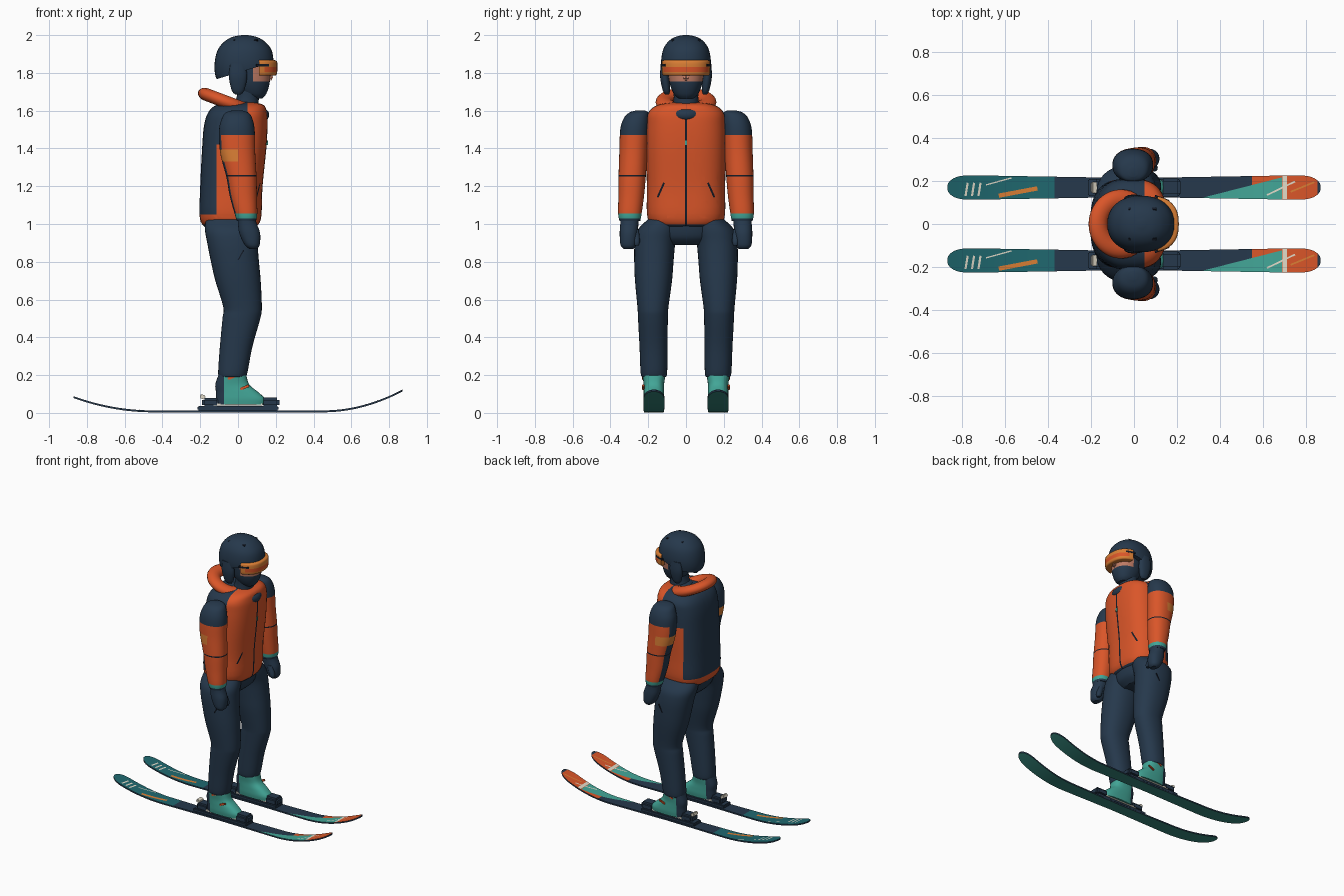
import bpy, bmesh, math
from mathutils import Vector

cube = bpy.data.objects.get("Cube")
if cube:
    bpy.data.objects.remove(cube)

COLOURS = {
    "navy": (0.019, 0.040, 0.072), "orange": (0.70, 0.092, 0.022), "amber": (0.70, 0.21, 0.035),
    "teal": (0.055, 0.38, 0.31), "deep_teal": (0.014, 0.14, 0.16), "base_green": (0.035, 0.24, 0.20),
    "cream": (0.75, 0.70, 0.58), "skin": (0.52, 0.20, 0.13), "dark_trim": (0.007, 0.011, 0.02),
}
MATS = {}
for key, rgb in COLOURS.items():
    m = bpy.data.materials.new(key)
    m.use_nodes = True
    m.diffuse_color = (*rgb, 1)
    m.node_tree.nodes["Principled BSDF"].inputs["Base Color"].default_value = (*rgb, 1)
    MATS[key] = m


def finish(name, bm, rule, cuts=(), angle=40):
    """Cut the mesh along colour edges, colour faces by rule and add the object."""
    for co, no in cuts:
        bmesh.ops.bisect_plane(bm, geom=bm.verts[:] + bm.edges[:] + bm.faces[:],
                               dist=1e-5, plane_co=co, plane_no=no)
    bm.normal_update()
    slots = []
    for f in bm.faces:
        key = rule if isinstance(rule, str) else rule(f.calc_center_median(), f.normal)
        if key not in slots:
            slots.append(key)
        f.material_index = slots.index(key)
    me = bpy.data.meshes.new(name)
    bm.to_mesh(me)
    bm.free()
    for key in slots:
        me.materials.append(MATS[key])
    ob = bpy.data.objects.new(name, me)
    bpy.context.collection.objects.link(ob)
    bpy.ops.object.select_all(action="DESELECT")
    ob.select_set(True)
    bpy.context.view_layer.objects.active = ob
    bpy.ops.object.shade_smooth_by_angle(angle=math.radians(angle))
    return ob


def skin_rings(bm, rings):
    """Join rings of points into a closed tube."""
    loops = [[bm.verts.new(p) for p in r] for r in rings]
    n = len(loops[0])
    for a, b in zip(loops, loops[1:]):
        for i in range(n):
            bm.faces.new((a[i], a[(i + 1) % n], b[(i + 1) % n], b[i]))
    bm.faces.new(loops[0][::-1])
    bm.faces.new(loops[-1])
    bmesh.ops.recalc_face_normals(bm, faces=bm.faces[:])


def loft(name, rings, rule, cuts=(), side=1, p=2.2, clear=(), n=36, steps=5):
    """Smooth body through rings of (z, centre x, centre y, radius x, radius y)."""
    r = [Vector(v) for v in [rings[0], *rings, rings[-1]]]
    rows = []
    for a, b, c, d in zip(r, r[1:], r[2:], r[3:]):
        for k in range(steps):
            t = k / steps
            rows.append(0.5 * (2 * b + (c - a) * t + (2 * a - 5 * b + 4 * c - d) * t * t
                               + (3 * b - a - 3 * c + d) * t ** 3))
    rows.append(r[-1])

    def bend(v):
        return math.copysign(abs(v) ** (2 / p), v)
    bm = bmesh.new()
    turn = [2 * math.pi * i / n for i in range(n)]
    skin_rings(bm, [[(cx + rx * bend(math.cos(t)), side * (cy + ry * bend(math.sin(t))), z)
                     for t in turn] for z, cx, cy, rx, ry in rows])
    for co, no in clear:
        cut = bmesh.ops.bisect_plane(bm, geom=bm.verts[:] + bm.edges[:] + bm.faces[:],
                                     plane_co=co, plane_no=no, clear_outer=True)
        bmesh.ops.edgeloop_fill(bm, edges=[e for e in cut["geom_cut"] if isinstance(e, bmesh.types.BMEdge)])
    return finish(name, bm, rule, cuts)


def box(name, loc, size, colour, rot=(0, 0, 0), bevel=0.0):
    bm = bmesh.new()
    bmesh.ops.create_cube(bm, size=1)
    bmesh.ops.scale(bm, vec=size, verts=bm.verts)
    if bevel:
        bmesh.ops.bevel(bm, geom=bm.edges[:], offset=bevel, segments=2, affect="EDGES")
    ob = finish(name, bm, colour)
    ob.location, ob.rotation_euler = loc, rot
    return ob


def roll(name, loc, major, minor, squash, tilt, colour):
    bpy.ops.mesh.primitive_torus_add(location=loc, rotation=(0, tilt, 0), major_radius=major,
                                     minor_radius=minor, major_segments=40, minor_segments=14)
    ob = bpy.context.object
    ob.name = name
    ob.scale = (1, 1, squash)
    ob.data.materials.append(MATS[colour])
    bpy.ops.object.shade_smooth()


def level(z):
    return ((0, 0, z), (0, 0, 1))


# Jacket body with zip, slanted pockets, back panel and shoulder yoke
slit_dir = Vector((0, 0.4, -0.9)).normalized()
slit_mid = Vector((0, 0.133, 1.18))
slit_no = Vector((0, 0.9, 0.4)).normalized()


def jacket_rule(c, n):
    q = Vector((0, abs(c.y), c.z)) - slit_mid
    if c.x > 0.03 and (abs(c.y) < 0.006 and c.z < 1.56 or
                       abs(q.dot(slit_no)) < 0.005 and abs(q.dot(slit_dir)) < 0.042):
        return "dark_trim"
    if c.z < 0.998:
        return "navy"
    if c.z > 1.05 and (c.x < -0.115 or c.z > 1.42 and c.x < 0.05):
        return "navy"
    return "orange"


jacket_cuts = [level(z) for z in (0.998, 1.05, 1.42, 1.56)]
jacket_cuts += [((x, 0, 0), (1, 0, 0)) for x in (-0.115, 0.05)]
for s in (1, -1):
    flip = Vector((1, s, 1))
    jacket_cuts.append(((0, s * 0.006, 0), (0, 1, 0)))
    jacket_cuts += [((slit_mid + slit_no * d) * flip, slit_no * flip) for d in (-0.005, 0.005)]
    jacket_cuts += [((slit_mid + slit_dir * d) * flip, slit_dir * flip) for d in (-0.042, 0.042)]
loft("jacket", [(0.98, -0.04, 0, 0.13, 0.15), (1.03, -0.04, 0, 0.162, 0.203), (1.2, -0.035, 0, 0.165, 0.207),
                (1.4, -0.02, 0, 0.17, 0.212), (1.52, -0.012, 0, 0.168, 0.21), (1.59, -0.003, 0, 0.155, 0.2),
                (1.63, 0.01, 0, 0.125, 0.15), (1.645, 0.015, 0, 0.06, 0.07)],
     jacket_rule, jacket_cuts, p=2.7, n=48)
box("zip_pull", (0.152, 0, 1.43), (0.012, 0.012, 0.025), "teal")
roll("hood", (-0.06, 0, 1.645), 0.115, 0.046, 0.75, 0.36, "orange")
roll("collar", (0.06, 0, 1.6), 0.075, 0.034, 1.0, 0.3, "navy")
loft("pelvis", [(0.89, -0.035, 0, 0.08, 0.12), (0.93, -0.035, 0, 0.12, 0.17),
                (1.0, -0.04, 0, 0.14, 0.19), (1.03, -0.04, 0, 0.13, 0.18)], "navy")

# Head, helmet and goggles
loft("neck", [(1.58, 0.03, 0, 0.08, 0.08), (1.66, 0.05, 0, 0.06, 0.065), (1.74, 0.06, 0, 0.06, 0.07)], "navy")
loft("face", [(1.665, 0.09, 0, 0.04, 0.04), (1.69, 0.08, 0, 0.07, 0.065), (1.75, 0.07, 0, 0.098, 0.088),
              (1.85, 0.06, 0, 0.11, 0.1)],
     lambda c, n: "skin" if c.z > 1.755 and c.x > 0.08 else "navy", [level(1.755), ((0.08, 0, 0), (1, 0, 0))])
box("nose", (0.172, 0, 1.778), (0.025, 0.026, 0.035), "skin", (0, -0.3, 0), 0.008)
loft("helmet", [(1.71, 0.03, 0, 0.11, 0.1), (1.78, 0.03, 0, 0.148, 0.122), (1.85, 0.032, 0, 0.156, 0.132),
                (1.92, 0.035, 0, 0.143, 0.122), (1.965, 0.035, 0, 0.108, 0.095),
                (1.99, 0.035, 0, 0.065, 0.058), (2.0, 0.035, 0, 0.015, 0.015)],
     "navy", clear=[((0.03, 0, 1.81), (0.3, 0, -1))])
loft("goggles", [(1.785, 0.06, 0, 0.13, 0.118), (1.795, 0.06, 0, 0.146, 0.13), (1.855, 0.06, 0, 0.148, 0.132),
                 (1.867, 0.06, 0, 0.135, 0.122)],
     lambda c, n: "orange" if 1.805 < c.z < 1.832 and c.x > 0.14 else "amber",
     [level(1.805), level(1.832), ((0.14, 0, 0), (1, 0, 0))], p=2.5, clear=[((0.11, 0, 0), (-1, 0, 0))])


# Ski shape: height of the underside and half width along the length
def ski_z(x):
    rise = 0.11 if x > 0 else 0.075
    return 0.003 + rise * max(0, (abs(x) - 0.45) / 0.42) ** 2


def ski_half(x):
    tip = max(0, (abs(x) - 0.77) / 0.101)
    return (0.044 + 0.012 * min(1, abs(x) / 0.7)) * math.sqrt(1 - min(tip, 1) ** 2.5)


wedge_no = Vector((-0.11, 0.43, 0)).normalized()
STRIPES = [(-0.785, -0.04, -0.775, 0.022, 0.010, "cream"), (-0.755, -0.04, -0.745, 0.022, 0.010, "cream"),
           (-0.725, -0.04, -0.715, 0.022, 0.010, "cream"), (-0.69, 0.012, -0.57, 0.045, 0.006, "cream"),
           (-0.63, -0.038, -0.45, -0.004, 0.02, "amber"), (0.703, -0.053, 0.703, 0.053, 0.022, "cream"),
           (0.62, -0.035, 0.75, 0.028, 0.008, "cream"), (0.73, -0.02, 0.84, 0.025, 0.008, "amber")]


def build_ski(side, label):
    y0 = side * 0.17
    start = Vector((0.29, y0 - 0.055, 0))

    def rule(c, n):
        if n.z < -0.5:
            return "base_green"
        if n.z < 0.5 or c.x > 0.855:
            return "navy"
        if c.x < -0.37:
            return "deep_teal"
        if (c - start).dot(wedge_no) < 0 and 0.28 < c.x < 0.69:
            return "teal"
        return "orange" if c.x > 0.55 else "navy"
    bm = bmesh.new()
    xs = [0.87 * math.sin(math.pi / 2 * i / 30) for i in range(-30, 31)]
    skin_rings(bm, [[(x, y0 + sy * max(ski_half(x), 0.012), ski_z(x) + dz)
                     for sy, dz in ((-1, 0), (1, 0), (1, 0.01), (-1, 0.01))] for x in xs])
    cuts = [((x, 0, 0), (1, 0, 0)) for x in (-0.37, 0.55, 0.69, 0.855)] + [(start, wedge_no)]
    finish(label + "_ski", bm, rule, cuts)
    # Painted stripes laid on the curved top
    for i, (xa, ya, xb, yb, w, colour) in enumerate(STRIPES):
        a, b = Vector((xa, y0 + ya, 0)), Vector((xb, y0 + yb, 0))
        off = (b - a).normalized().cross(Vector((0, 0, 1))) * w / 2
        bm, prev = bmesh.new(), None
        for k in range(9):
            pair = []
            for sg in (1, -1):
                q = a.lerp(b, k / 8) + off * sg
                pair.append(bm.verts.new((q.x, q.y, ski_z(q.x) + 0.0115)))
            if prev:
                bm.faces.new((prev[0], pair[0], pair[1], prev[1]))
            prev = pair
        finish(f"{label}_ski_stripe_{i + 1}", bm, colour)


# Sleeve colours: yoke, armband, back strip and cuff
def sleeve_rule(c, n):
    if c.z < 1.03:
        return "navy"
    if c.z < 1.055:
        return "teal"
    if 1.33 < c.z < 1.395 and c.x < 0.0:
        return "amber"
    if 1.252 < c.z < 1.26:
        return "dark_trim"
    return "navy" if c.z > 1.47 or n.x < -0.85 else "orange"


# Paired parts: arms, legs, boots, bindings and skis
for side, label in ((1, "left"), (-1, "right")):
    build_ski(side, label)
    loft(label + "_sleeve", [(1.015, 0.045, 0.297, 0.05, 0.055), (1.055, 0.042, 0.297, 0.06, 0.062),
                             (1.15, 0.028, 0.29, 0.072, 0.068), (1.25, 0.018, 0.285, 0.08, 0.072),
                             (1.38, -0.002, 0.278, 0.093, 0.075), (1.5, -0.006, 0.272, 0.094, 0.076),
                             (1.56, -0.005, 0.262, 0.08, 0.067), (1.59, -0.005, 0.25, 0.06, 0.05),
                             (1.602, -0.005, 0.24, 0.02, 0.02)],
         sleeve_rule, [level(z) for z in (1.03, 1.055, 1.252, 1.26, 1.33, 1.395, 1.47)] +
         [((0, 0, 0), (1, 0, 0))], side)
    loft(label + "_glove", [(0.868, 0.08, 0.305, 0.02, 0.025), (0.89, 0.075, 0.305, 0.04, 0.042),
                            (0.95, 0.062, 0.303, 0.055, 0.048), (1.0, 0.05, 0.3, 0.05, 0.048),
                            (1.035, 0.045, 0.298, 0.045, 0.05)], "navy", side=side)
    loft(label + "_thumb", [(0.885, 0.095, 0.262, 0.012, 0.012), (0.91, 0.09, 0.262, 0.02, 0.018),
                            (0.97, 0.07, 0.27, 0.02, 0.02)], "navy", side=side, n=16)
    loft(label + "_trouser_leg", [(0.19, -0.03, 0.17, 0.065, 0.06), (0.21, -0.028, 0.17, 0.077, 0.07),
                                  (0.35, -0.01, 0.172, 0.086, 0.074), (0.5, 0.018, 0.175, 0.1, 0.079),
                                  (0.56, 0.024, 0.175, 0.102, 0.082), (0.7, 0.0, 0.172, 0.12, 0.098),
                                  (0.8, -0.016, 0.17, 0.127, 0.104), (0.9, -0.03, 0.164, 0.133, 0.108),
                                  (0.97, -0.037, 0.145, 0.138, 0.11), (1.03, -0.04, 0.11, 0.13, 0.085)],
         "navy", side=side)
    box(label + "_trouser_zip", (0.015, side * 0.272, 0.835), (0.006, 0.006, 0.06), "dark_trim", (0, 0.5, 0))
    loft(label + "_boot", [(0.045, 0.015, 0.17, 0.13, 0.05), (0.075, 0.013, 0.17, 0.13, 0.054),
                           (0.11, -0.005, 0.17, 0.112, 0.054), (0.15, -0.03, 0.17, 0.09, 0.054),
                           (0.2, -0.03, 0.17, 0.074, 0.06), (0.215, -0.03, 0.17, 0.07, 0.055)],
         lambda c, n: "navy" if c.x < -0.075 else "teal", [((-0.075, 0, 0), (1, 0, 0))], side, p=2.6)
    for i, (x, z) in enumerate(((0.035, 0.135), (-0.03, 0.19))):
        box(f"{label}_buckle_{i + 1}", (x, side * 0.226, z), (0.05, 0.012, 0.014), "orange", (0, -0.4, 0), 0.003)
    # Binding
    y = side * 0.17
    box(label + "_binding_plate", (0.0, y, 0.024), (0.43, 0.08, 0.024), "navy", bevel=0.006)
    box(label + "_boot_sole", (0.0, y, 0.044), (0.26, 0.07, 0.012), "cream")
    box(label + "_toe_piece", (0.17, y, 0.055), (0.1, 0.085, 0.055), "navy", bevel=0.014)
    box(label + "_heel_piece", (-0.145, y, 0.055), (0.09, 0.08, 0.05), "navy", bevel=0.012)
    box(label + "_heel_lever", (-0.187, y, 0.085), (0.028, 0.05, 0.022), "cream", (0, 0.4, 0), 0.004)
    # Helmet ear pad, strap and vents
    loft(label + "_ear_pad", [(1.685, 0.0, 0.1, 0.015, 0.01), (1.71, 0.0, 0.104, 0.034, 0.02),
                              (1.78, 0.0, 0.113, 0.048, 0.024), (1.85, 0.0, 0.118, 0.04, 0.015)],
         "navy", side=side)
    box(label + "_goggle_strap", (0.13, side * 0.118, 1.84), (0.07, 0.012, 0.012), "dark_trim", (0, 0, -side * 0.35))
    for i, x in enumerate((0.0, 0.08)):
        box(f"{label}_vent_{i + 1}", (x, side * 0.07, 1.973), (0.05, 0.012, 0.008), "dark_trim", (-side * 0.6, 0, 0))
